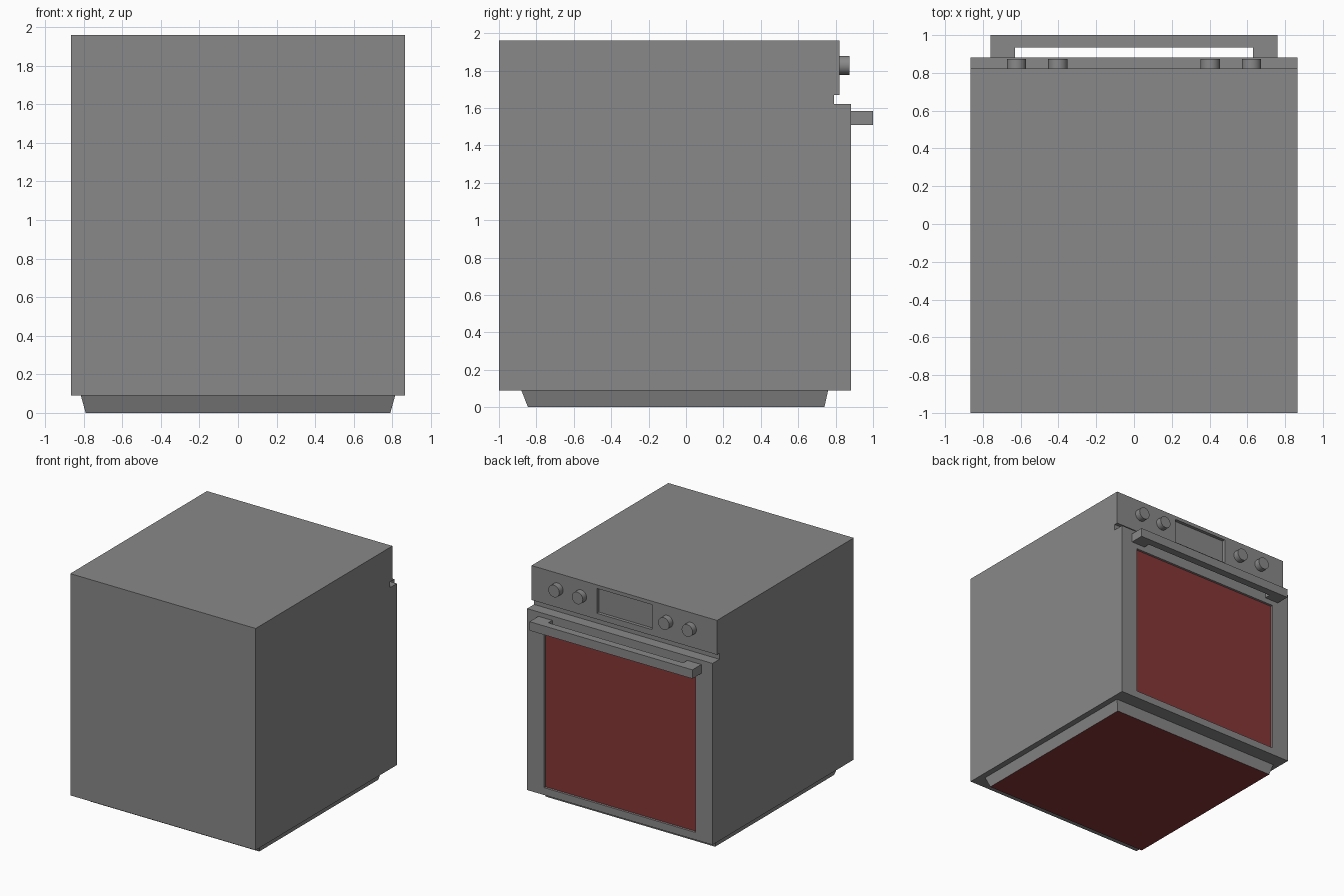
import bpy, bmesh
from math import radians
from mathutils import Matrix, Vector

if "Cube" in bpy.data.objects:
    bpy.data.objects.remove(bpy.data.objects["Cube"])

grey = bpy.data.materials.new("dark_grey")
grey.diffuse_color = (0.25, 0.25, 0.25, 1)
grey.use_nodes = True
grey.node_tree.nodes["Principled BSDF"].inputs["Base Color"].default_value = grey.diffuse_color
red = bpy.data.materials.new("dark_red")
red.diffuse_color = (0.245, 0.037, 0.037, 1)
red.use_nodes = True
red.node_tree.nodes["Principled BSDF"].inputs["Base Color"].default_value = red.diffuse_color


def finish(name, bm, mat=grey):
    bmesh.ops.recalc_face_normals(bm, faces=bm.faces)
    me = bpy.data.meshes.new(name)
    bm.to_mesh(me)
    bm.free()
    me.materials.append(mat)
    ob = bpy.data.objects.new(name, me)
    bpy.context.collection.objects.link(ob)
    return ob


def extrude(name, points, offset, mat=grey):
    """Closed prism from a 3D outline swept along an offset."""
    bm = bmesh.new()
    face = bm.faces.new([bm.verts.new(p) for p in points])
    res = bmesh.ops.extrude_face_region(bm, geom=[face], use_keep_orig=True)
    verts = [v for v in res["geom"] if isinstance(v, bmesh.types.BMVert)]
    bmesh.ops.translate(bm, vec=Vector(offset), verts=verts)
    return finish(name, bm, mat)


def box(name, x, y, z, mat=grey):
    pts = [(x[0], y[0], z[0]), (x[1], y[0], z[0]), (x[1], y[0], z[1]), (x[0], y[0], z[1])]
    return extrude(name, pts, (0, y[1] - y[0], 0), mat)


def cut(target, x, y, z):
    cutter = box(target.name + "_cutter", x, y, z)
    cutter.hide_render = True
    cutter.hide_viewport = True
    mod = target.modifiers.new("recess", 'BOOLEAN')
    mod.operation = 'DIFFERENCE'
    mod.solver = 'EXACT'
    mod.object = cutter


W = 0.865

# Cabinet with overhanging control panel and sunken display
profile = [(-1, 0.09), (0.79, 0.09), (0.79, 1.67), (0.822, 1.67), (0.822, 1.96), (-1, 1.96)]
body = extrude("cabinet", [(-W, y, z) for y, z in profile], (2 * W, 0, 0))
cut(body, (-0.257, 0.257), (0.795, 0.9), (1.72, 1.93))

# Door with recessed window
door = box("door", (-W, W), (0.79, 0.882), (0.09, 1.62))
cut(door, (-0.707, 0.707), (0.845, 0.95), (0.152, 1.465))
box("window", (-0.707, 0.707), (0.84, 0.863), (0.152, 1.465), red)

# Door handle
outline = [(-0.76, 0.88), (-0.76, 1), (0.76, 1), (0.76, 0.88),
           (0.63, 0.88), (0.63, 0.935), (-0.63, 0.935), (-0.63, 0.88)]
extrude("handle", [(x, y, 1.508) for x, y in outline], (0, 0, 0.075))

# Knobs
for i, x in enumerate((-0.622, -0.403, 0.403, 0.622)):
    bm = bmesh.new()
    bmesh.ops.create_cone(bm, cap_ends=True, segments=32, radius1=0.051, radius2=0.051, depth=0.055,
                          matrix=Matrix.Translation((x, 0.8455, 1.828)) @ Matrix.Rotation(radians(90), 4, 'X'))
    knob = finish(f"knob_{i + 1}", bm)
    bpy.ops.object.select_all(action='DESELECT')
    knob.select_set(True)
    bpy.context.view_layer.objects.active = knob
    bpy.ops.object.shade_smooth_by_angle(angle=radians(40))

# Tapered plinth with coloured underside
base = box("plinth", (-0.815, 0.815), (-0.88, 0.76), (0, 0.09))
for v in base.data.vertices:
    if v.co.z < 0.01:
        v.co.x = 0.79 if v.co.x > 0 else -0.79
        v.co.y = 0.74 if v.co.y > 0 else -0.845
base.data.materials.append(red)
for p in base.data.polygons:
    if p.center.z < 0.01:
        p.material_index = 1
